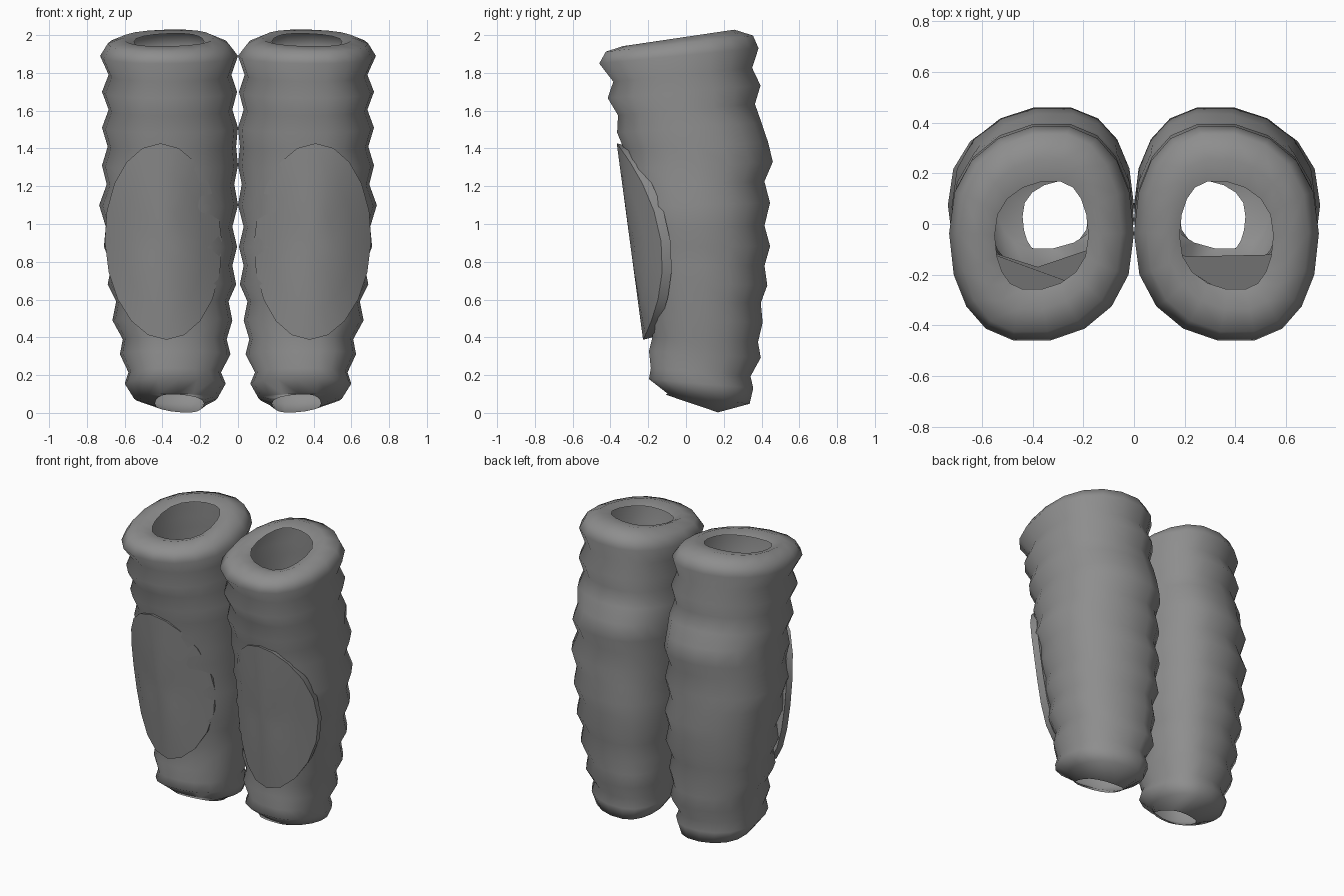
import bpy, bmesh, math

if "Cube" in bpy.data.objects:
    bpy.data.objects.remove(bpy.data.objects["Cube"])

SIDES = 18

# Ring profile: height, inner x, outer x, front y, back y
RINGS = [
    (1.965, .18, .55, -.26, .17), (1.985, .13, .61, -.34, .26), (1.955, .05, .69, -.43, .36),
    (1.89, .00, .73, -.465, .39), (1.79, .035, .685, -.39, .355), (1.70, .005, .72, -.42, .40),
    (1.605, .03, .685, -.365, .37), (1.51, .0, .72, -.37, .405), (1.41, .01, .69, -.33, .44),
    (1.31, .0, .72, -.33, .465), (1.21, .02, .695, -.30, .42), (1.10, .0, .735, -.30, .45),
    (.985, .03, .70, -.265, .42), (.88, .005, .71, -.265, .45), (.78, .03, .67, -.235, .42),
    (.68, .01, .69, -.235, .435), (.59, .05, .645, -.205, .40), (.49, .03, .665, -.21, .41),
    (.39, .06, .61, -.18, .385), (.31, .04, .625, -.20, .40), (.215, .09, .58, -.19, .345),
    (.155, .065, .60, -.20, .36), (.075, .11, .55, -.10, .34), (.05, .18, .44, -.11, .17),
]

cloth = bpy.data.materials.new("grey_cloth")
cloth.diffuse_color = (0.27, 0.27, 0.27, 1)
cloth.use_nodes = True
cloth.node_tree.nodes["Principled BSDF"].inputs["Base Color"].default_value = cloth.diffuse_color


def finish(name, bm, angle):
    bmesh.ops.recalc_face_normals(bm, faces=bm.faces)
    mesh = bpy.data.meshes.new(name)
    bm.to_mesh(mesh)
    bm.free()
    obj = bpy.data.objects.new(name, mesh)
    bpy.context.collection.objects.link(obj)
    mesh.materials.append(cloth)
    bpy.ops.object.select_all(action='DESELECT')
    obj.select_set(True)
    bpy.context.view_layer.objects.active = obj
    bpy.ops.object.shade_smooth_by_angle(angle=math.radians(angle))
    return obj


def power(v, p):
    return math.copysign(abs(v) ** p, v)


def build_sleeve(name, side):
    """Open ribbed tube, its rings tilting with height."""
    bm = bmesh.new()
    loops = []
    for z, x0, x1, y0, y1 in RINGS:
        tilt = -.03 + .0375 * z
        loop = []
        for i in range(SIDES):
            a = math.tau * i / SIDES
            u, v = power(math.cos(a), .9), power(math.sin(a), .9)
            x = (x0 + x1) / 2 + u * (x1 - x0) / 2 - .04 * v * (1 - u * u)
            y = (y0 + y1) / 2 + v * (y1 - y0) / 2
            loop.append(bm.verts.new((side * x, y, z + tilt * v)))
        loops.append(loop)
    # Lower opening slopes down to the back
    for i, vert in enumerate(loops[-1]):
        vert.co.z -= .02 * math.sin(math.tau * i / SIDES)
    for a, b in zip(loops, loops[1:]):
        for i in range(SIDES):
            j = (i + 1) % SIDES
            bm.faces.new((a[i], a[j], b[j], b[i]))
    return finish(name, bm, 70)


def build_plate(name, side):
    """Curved oval guard wrapped around the front of a sleeve."""
    bm = bmesh.new()
    n = 20

    def point(r, a, depth):
        dx, dz = .31 * r * math.cos(a), .52 * r * math.sin(a)
        y = -.297 - .134 * dz + .165 * (dx / .31) ** 2
        return bm.verts.new((side * (.395 + dx + .03 * dz), y + depth, .907 + dz))

    loops = [[point(r, math.tau * i / n, d) for i in range(n)]
             for r, d in ((.35, 0), (.7, 0), (1, 0), (.97, .06))]
    centre = point(0, 0, 0)
    for i in range(n):
        j = (i + 1) % n
        bm.faces.new((centre, loops[0][i], loops[0][j]))
        for a, b in zip(loops, loops[1:]):
            bm.faces.new((a[i], b[i], b[j], a[j]))
    bm.faces.new(loops[-1])
    return finish(name, bm, 35)


for label, side in (("right", 1), ("left", -1)):
    build_sleeve(label + "_sleeve", side)
    build_plate(label + "_front_plate", side)
